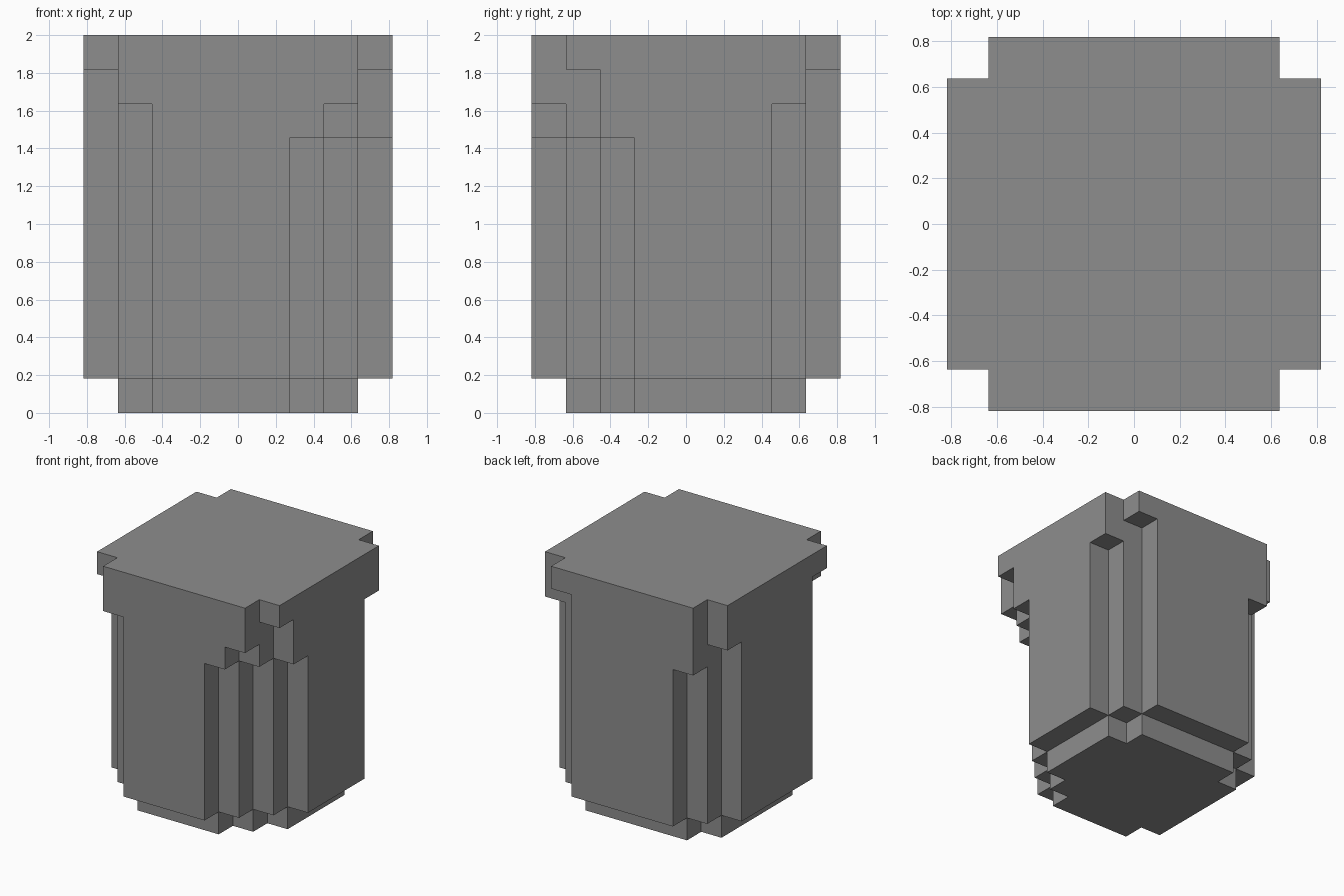
import bpy, bmesh
from mathutils import Vector

cube = bpy.data.objects.get("Cube")
if cube:
    bpy.data.objects.remove(cube, do_unlink=True)

WIDE, HIGH = 9, 11
CELL = 2 / HIGH

stone = bpy.data.materials.new("stone_grey")
stone.use_nodes = True
grey = (0.27, 0.27, 0.27, 1)
stone.diffuse_color = grey
stone.node_tree.nodes["Principled BSDF"].inputs["Base Color"].default_value = grey

# Corner notches: cells cut from each row, counted inward from the front or back edge
ONE, DEEP, WIDE_CUT, STAIR, BIG_STAIR = (1,), (1, 1), (2,), (2, 1), (3, 2, 1)
# Each layer: edge inset, then front +x, front -x, back +x, back -x notches
BASE = (1, STAIR, ONE, ONE, ONE)
BODY = (0, BIG_STAIR, STAIR, STAIR, STAIR)
SHOULDER = (0, STAIR, STAIR, STAIR, DEEP)
RIM = (0, DEEP, DEEP, WIDE_CUT, ONE)
LID = (0, ONE, ONE, ONE, ONE)
LAYERS = [BASE] + [BODY] * 7 + [SHOULDER, RIM, LID]


def filled(x, y, z):
    """True where the stepped block is solid."""
    if not 0 <= z < HIGH:
        return False
    inset, *notches = LAYERS[z]
    low, high = inset, WIDE - 1 - inset
    if not (low <= x <= high and low <= y <= high):
        return False
    for i, notch in enumerate(notches):
        across = x - low if i % 2 else high - x
        row = high - y if i >= 2 else y - low
        if row < len(notch) and across < notch[row]:
            return False
    return True


def add_side(bm, cell, axis, sign):
    """Add one outward square on a cell."""
    normal, u = Vector(), Vector()
    normal[axis] = sign
    u[(axis + 1) % 3] = 1
    v = normal.cross(u)
    centre = Vector(cell) + Vector((0.5, 0.5, 0.5)) + normal / 2
    corners = [(-1, -1), (1, -1), (1, 1), (-1, 1)]
    origin = Vector((WIDE / 2, WIDE / 2, 0))
    bm.faces.new([bm.verts.new((centre + u * a / 2 + v * b / 2 - origin) * CELL)
                  for a, b in corners])


# Outer skin of the stepped block
bm = bmesh.new()
for z in range(HIGH):
    for y in range(WIDE):
        for x in range(WIDE):
            if not filled(x, y, z):
                continue
            for axis in range(3):
                for sign in (-1, 1):
                    beside = [x, y, z]
                    beside[axis] += sign
                    if not filled(*beside):
                        add_side(bm, (x, y, z), axis, sign)

# Merge the squares into large flat faces
bmesh.ops.remove_doubles(bm, verts=bm.verts, dist=0.001)
bmesh.ops.dissolve_limit(bm, angle_limit=0.02, verts=bm.verts, edges=bm.edges)

mesh = bpy.data.meshes.new("stepped_block")
bm.to_mesh(mesh)
bm.free()
mesh.materials.append(stone)
block = bpy.data.objects.new("stepped_block", mesh)
bpy.context.collection.objects.link(block)
